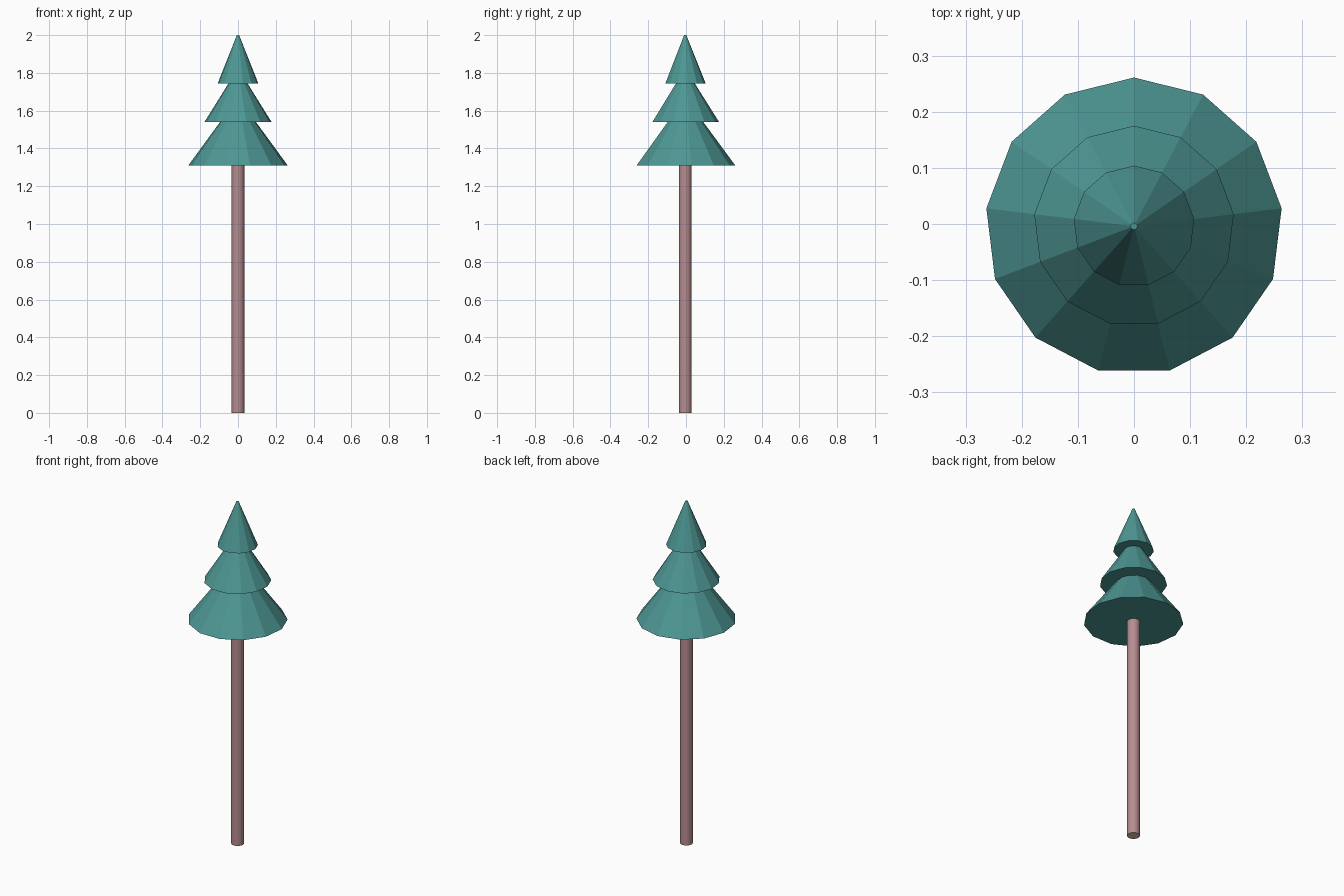
import bpy, bmesh
from mathutils import Matrix

if "Cube" in bpy.data.objects:
    bpy.data.objects.remove(bpy.data.objects["Cube"])

CENTRE_Y = -0.004  # the odd-sided tiers are centred by their bounds


def material(name, rgb):
    mat = bpy.data.materials.new(name)
    mat.diffuse_color = (*rgb, 1)
    mat.use_nodes = True
    mat.node_tree.nodes["Principled BSDF"].inputs["Base Color"].default_value = mat.diffuse_color
    return mat


def frustum(name, sides, z0, z1, r0, r1, mats):
    """Capped cone section; the first vertex of each ring points to +y."""
    bm = bmesh.new()
    bmesh.ops.create_cone(bm, cap_ends=True, segments=sides,
                          radius1=r0, radius2=r1, depth=z1 - z0,
                          matrix=Matrix.Translation((0, CENTRE_Y, (z0 + z1) / 2)))
    bm.normal_update()
    for f in bm.faces:
        if len(mats) > 1 and abs(f.normal.z) > 0.9:
            f.material_index = 1
    mesh = bpy.data.meshes.new(name)
    bm.to_mesh(mesh)
    bm.free()
    for m in mats:
        mesh.materials.append(m)
    obj = bpy.data.objects.new(name, mesh)
    bpy.context.collection.objects.link(obj)
    return obj


needles = material("needles", (0.075, 0.31, 0.295))
bark = material("bark", (0.47, 0.265, 0.275))
cut_wood = material("cut_wood", (0.62, 0.58, 0.40))

# Trunk, with a differently coloured sawn end
trunk = frustum("trunk", 20, 0, 1.33, 0.034, 0.034, [bark, cut_wood])
bpy.context.view_layer.objects.active = trunk
trunk.select_set(True)
bpy.ops.object.shade_smooth_by_angle()

# Three 13-sided foliage tiers, each tucked just under the next
tiers = [
    ("lower_foliage", 1.31, 1.545, 0.265, 0.092),
    ("middle_foliage", 1.54, 1.75, 0.179, 0.047),
    ("top_foliage", 1.745, 2.0, 0.108, 0.006),
]
for name, z0, z1, r0, r1 in tiers:
    frustum(name, 13, z0, z1, r0, r1, [needles])
